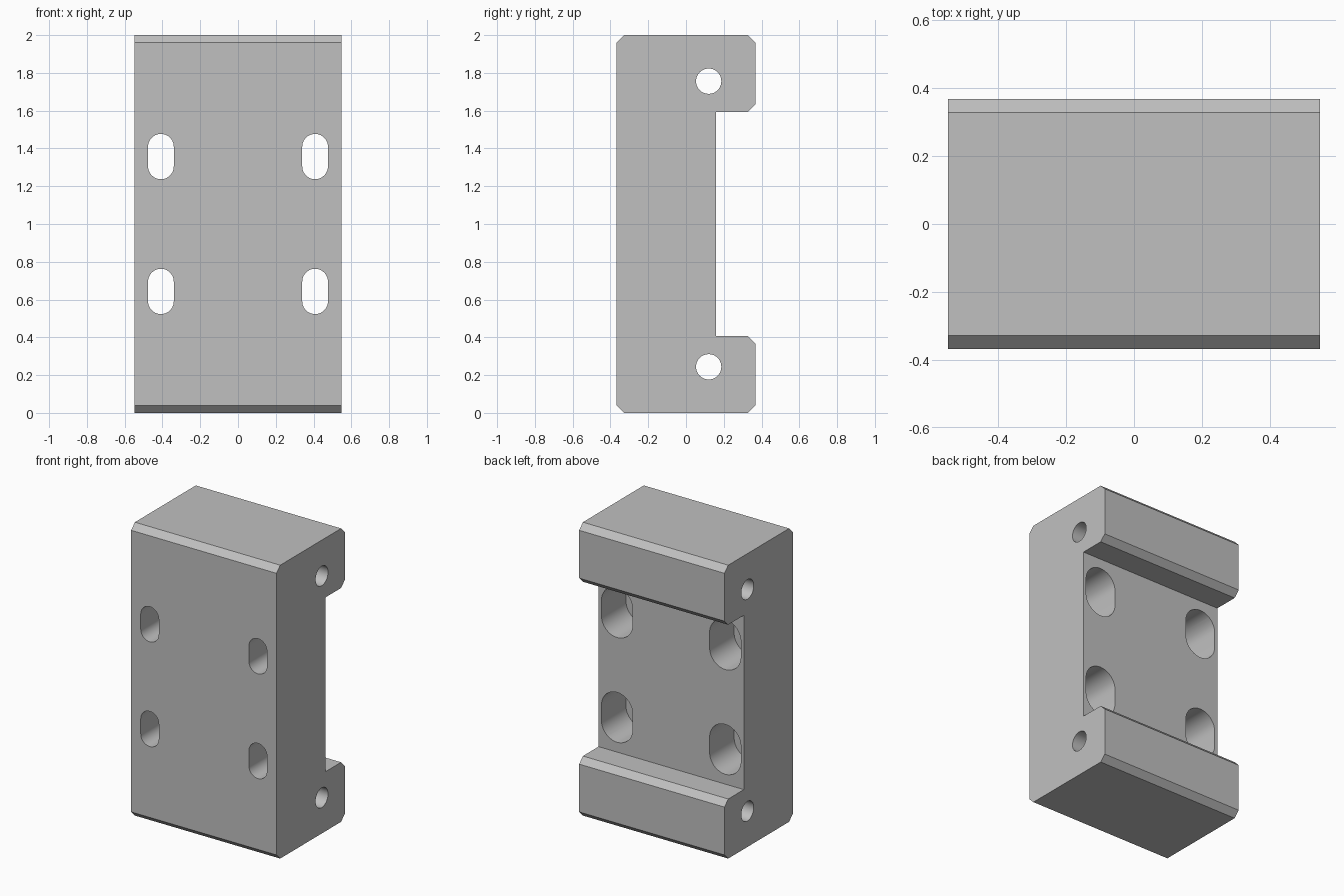
import bpy
import bmesh
from math import pi, sin, cos, radians
from mathutils import Vector

if "Cube" in bpy.data.objects:
    bpy.data.objects.remove(bpy.data.objects["Cube"], do_unlink=True)

WIDTH, DEPTH, HEIGHT = 1.096, 0.736, 2.0
CHAMFER = 0.04
RECESS_Y = 0.16       # floor of the rear channel
LIP = 0.406           # height of each clamping lip
MID = HEIGHT / 2

grey = bpy.data.materials.new("machined_grey")
grey.use_nodes = True
grey.diffuse_color = (0.53, 0.53, 0.53, 1)
grey.node_tree.nodes["Principled BSDF"].inputs["Base Color"].default_value = (0.53, 0.53, 0.53, 1)


def prism(name, points, sweep):
    """Solid made by sweeping a closed planar outline along a vector."""
    bm = bmesh.new()
    face = bm.faces.new([bm.verts.new(p) for p in points])
    moved = bmesh.ops.extrude_face_region(bm, geom=[face])["geom"]
    bmesh.ops.translate(bm, vec=Vector(sweep),
                        verts=[g for g in moved if isinstance(g, bmesh.types.BMVert)])
    bmesh.ops.recalc_face_normals(bm, faces=bm.faces)
    mesh = bpy.data.meshes.new(name)
    bm.to_mesh(mesh)
    bm.free()
    mesh.materials.append(grey)
    obj = bpy.data.objects.new(name, mesh)
    bpy.context.collection.objects.link(obj)
    return obj


def slot_outline(radius, straight, steps=20):
    """Upright slot outline; a zero straight length gives a circle."""
    pts = []
    for side in (1, -1):
        for i in range(steps + (1 if straight else 0)):
            a = pi * i / steps
            pts.append((side * radius * cos(a), side * (radius * sin(a) + straight / 2)))
    return pts


def cut(target, cutter):
    cutter.hide_render = True
    mod = target.modifiers.new("cut", "BOOLEAN")
    mod.operation = "DIFFERENCE"
    mod.solver = "EXACT"
    mod.object = cutter
    bpy.context.view_layer.objects.active = target
    bpy.ops.object.modifier_apply(modifier=mod.name)
    bpy.data.objects.remove(cutter, do_unlink=True)


# Body: chamfered channel profile, lower half mirrored to the upper half
d, c = DEPTH / 2, CHAMFER
lower = [(-d, c), (-d + c, 0), (d - c, 0), (d, c),
         (d, LIP - c), (d - c, LIP), (RECESS_Y, LIP)]
profile = lower + [(y, HEIGHT - z) for y, z in reversed(lower)]
body = prism("mounting_block", [(-WIDTH / 2, y, z) for y, z in profile], (WIDTH, 0, 0))

# Cross holes running through both lips
for side in (-1, 1):
    z0 = MID + side * 0.756
    hole = [(-1, 0.12 + u, z0 + v) for u, v in slot_outline(0.067, 0)]
    cut(body, prism("cross_hole_cutter", hole, (2, 0, 0)))

# Through slots, each with a wider counterbore from the channel side
for sx in (-1, 1):
    for sz in (-1, 1):
        x0, z0 = sx * 0.408, MID + sz * 0.357
        for radius, start in ((0.068, -0.6), (0.118, -0.104)):
            outline = [(x0 + u, start, z0 + v) for u, v in slot_outline(radius, 0.104)]
            cut(body, prism("slot_cutter", outline, (0, 0.9, 0)))

# Smooth hole walls, crisp edges elsewhere
bpy.ops.object.select_all(action="DESELECT")
body.select_set(True)
bpy.context.view_layer.objects.active = body
bpy.ops.object.shade_smooth_by_angle(angle=radians(30))
